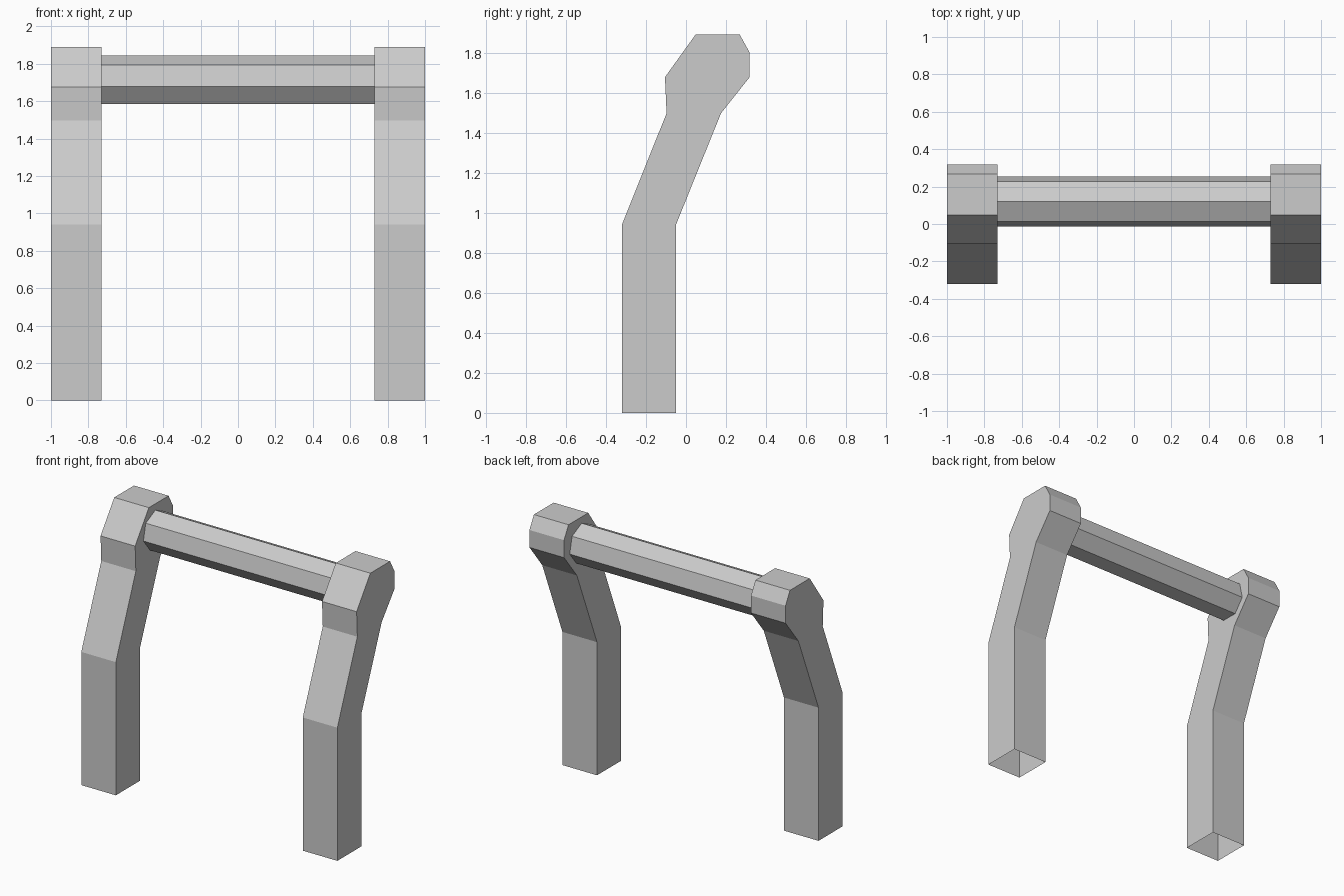
import bpy, bmesh
from math import sin, cos, pi

if "Cube" in bpy.data.objects:
    bpy.data.objects.remove(bpy.data.objects["Cube"])


def add_object(name, bm):
    mesh = bpy.data.meshes.new(name)
    bm.to_mesh(mesh)
    bm.free()
    obj = bpy.data.objects.new(name, mesh)
    bpy.context.collection.objects.link(obj)
    return obj


def prism(name, profile, x0, x1, caps=True, skip_sides=()):
    """Extrude a counter-clockwise (y, z) profile along x."""
    bm = bmesh.new()
    a = [bm.verts.new((x0, y, z)) for y, z in profile]
    b = [bm.verts.new((x1, y, z)) for y, z in profile]
    n = len(profile)
    for i in range(n):
        if i not in skip_sides:
            j = (i + 1) % n
            bm.faces.new((a[i], a[j], b[j], b[i]))
    if caps:
        bm.faces.new(a[::-1])
        bm.faces.new(b)
    bmesh.ops.recalc_face_normals(bm, faces=bm.faces)
    if not caps:
        # open tube: make sure normals point away from the axis
        bm.normal_update()
        c = sum((v.co for v in bm.verts), bm.verts[:][0].co * 0) / len(bm.verts)
        f = bm.faces[:][0]
        if f.normal.dot(f.calc_center_median() - c) < 0:
            bmesh.ops.reverse_faces(bm, faces=bm.faces[:])
    return add_object(name, bm)


# Bent posts with a bulging head, open at the foot
post_profile = [(-0.32, 0), (-0.05, 0), (-0.05, 0.94), (0.175, 1.497),
                (0.318, 1.677), (0.318, 1.80), (0.268, 1.89), (0.048, 1.89),
                (-0.105, 1.677), (-0.097, 1.497), (-0.32, 0.94)]
for side, name in ((1, "right_post"), (-1, "left_post")):
    x0, x1 = sorted((side * 0.73, side * 1.0))
    prism(name, post_profile, x0, x1, skip_sides=(0,))

# Seven-sided crossbar between the post heads
R, CY, CZ, SIDES = 0.137, 0.121, 1.708, 7
ring = [(CY + R * cos(pi / 2 + 2 * pi * i / SIDES),
         CZ + R * sin(pi / 2 + 2 * pi * i / SIDES)) for i in range(SIDES)]
prism("crossbar", ring, -0.73, 0.73, caps=False)
